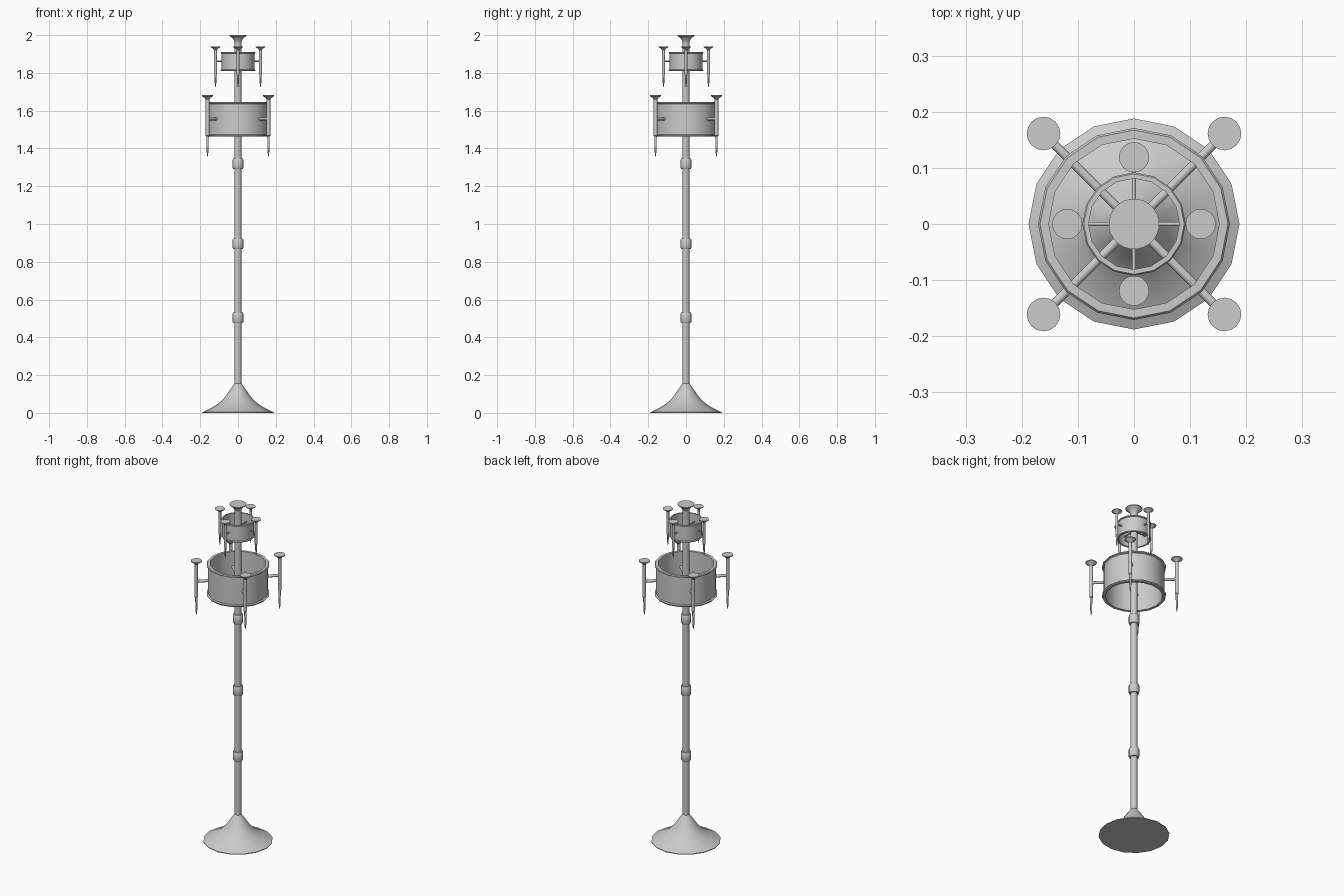
import bpy, bmesh, math
from mathutils import Vector

if "Cube" in bpy.data.objects:
    bpy.data.objects.remove(bpy.data.objects["Cube"])

def finish(name, bm, loc=(0, 0, 0)):
    bmesh.ops.recalc_face_normals(bm, faces=bm.faces)
    me = bpy.data.meshes.new(name)
    bm.to_mesh(me)
    bm.free()
    ob = bpy.data.objects.new(name, me)
    ob.location = loc
    bpy.context.collection.objects.link(ob)
    bpy.ops.object.select_all(action='DESELECT')
    ob.select_set(True)
    bpy.context.view_layer.objects.active = ob
    bpy.ops.object.shade_smooth_by_angle(angle=math.radians(35))
    return ob

def lathe(name, profile, loc=(0, 0, 0), n=16, loop=False):
    """Spin an (r, z) profile; open profiles get end caps, loops become rings."""
    bm = bmesh.new()
    rows = [[bm.verts.new((r * math.cos(math.tau * i / n),
                           r * math.sin(math.tau * i / n), z)) for i in range(n)]
            for r, z in profile]
    pairs = list(zip(rows, rows[1:])) + ([(rows[-1], rows[0])] if loop else [])
    for a, b in pairs:
        for i in range(n):
            j = (i + 1) % n
            bm.faces.new((a[i], a[j], b[j], b[i]))
    if not loop:
        bm.faces.new(rows[0])
        bm.faces.new(rows[-1])
    return finish(name, bm, loc)

def ring(name, inner, wall, lip, z0, z1, t):
    lathe(name, [(inner, z0), (lip - t * 0.3, z0), (lip, z0 + t * 0.4), (lip, z0 + t * 0.7),
                 (wall, z0 + t), (wall, z1 - t), (lip, z1 - t * 0.7), (lip, z1 - t * 0.4),
                 (lip - t * 0.3, z1), (inner, z1)], loop=True)

def arm(name, angle, length, z, radius):
    ob = lathe(name, [(radius, 0), (radius, length)], (0, 0, z), n=12)
    ob.rotation_euler = (0, math.pi / 2, angle)

def tier(label, start, dist, z_arm, arm_r, profile):
    # four arms, each carrying a pointed candle spike with a flared cup
    for k in range(4):
        a = start + k * math.pi / 2
        arm(f"{label}_arm_{k + 1}", a, dist, z_arm, arm_r)
        lathe(f"{label}_candle_holder_{k + 1}", profile,
              (dist * math.cos(a), dist * math.sin(a), 0))

# flared foot
lathe("base", [(0.188, 0), (0.188, 0.004), (0.15, 0.022), (0.115, 0.042), (0.085, 0.066),
               (0.062, 0.093), (0.043, 0.122), (0.028, 0.142), (0.018, 0.156)])
# pole and its collars
lathe("pole", [(0.018, 0.14), (0.018, 1.98)])
for i, z in enumerate((0.504, 0.895, 1.319)):
    lathe(f"collar_{i + 1}", [(0.017, z - 0.027), (0.025, z - 0.027), (0.028, z - 0.022),
                              (0.028, z + 0.022), (0.025, z + 0.027), (0.017, z + 0.027)])
# top cup
lathe("top_cup", [(0.018, 1.962), (0.023, 1.976), (0.034, 1.988), (0.045, 1.996), (0.045, 2.0)], n=32)

# hoops
ring("lower_hoop", 0.152, 0.163, 0.171, 1.462, 1.647, 0.012)
ring("upper_hoop", 0.081, 0.087, 0.092, 1.810, 1.910, 0.008)

# lower tier on the diagonals, upper tier on the axes
tier("lower", math.pi / 4, 0.228, 1.557, 0.008,
     [(0.001, 1.357), (0.005, 1.385), (0.0065, 1.465), (0.010, 1.468), (0.010, 1.66),
      (0.016, 1.668), (0.030, 1.677), (0.030, 1.682)])
tier("upper", 0, 0.119, 1.862, 0.004,
     [(0.001, 1.724), (0.004, 1.745), (0.006, 1.79), (0.0075, 1.792), (0.0075, 1.922),
      (0.014, 1.929), (0.027, 1.937), (0.027, 1.941)])
